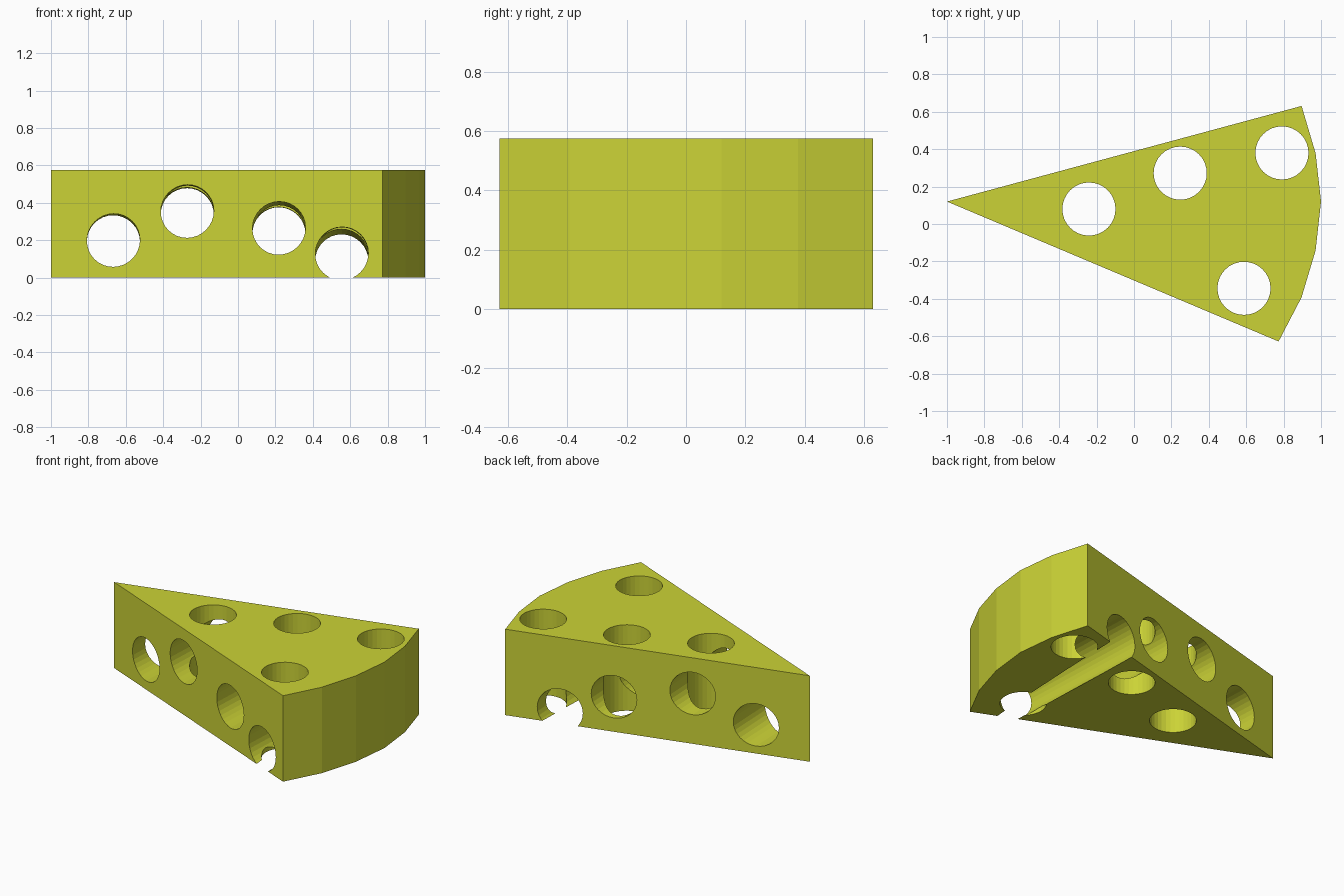
import bpy, bmesh, math

if "Cube" in bpy.data.objects:
    bpy.data.objects.remove(bpy.data.objects["Cube"])

HEIGHT = 0.575
HOLE_R = 0.142
TILT = math.radians(2.1)      # side holes drop slightly towards the back

rind_yellow = bpy.data.materials.new("cheese_yellow")
rind_yellow.diffuse_color = (0.60, 0.65, 0.037, 1)
rind_yellow.use_nodes = True
rind_yellow.node_tree.nodes["Principled BSDF"].inputs["Base Color"].default_value = rind_yellow.diffuse_color


def make_object(name, bm):
    mesh = bpy.data.meshes.new(name)
    bmesh.ops.recalc_face_normals(bm, faces=bm.faces[:])
    bm.to_mesh(mesh)
    bm.free()
    mesh.materials.append(rind_yellow)
    obj = bpy.data.objects.new(name, mesh)
    bpy.context.scene.collection.objects.link(obj)
    return obj


def hole_cutter(name, location, tilt):
    bm = bmesh.new()
    bmesh.ops.create_cone(bm, cap_ends=True, segments=32,
                          radius1=HOLE_R, radius2=HOLE_R, depth=4)
    obj = make_object(name, bm)
    obj.location = location
    obj.rotation_euler = (tilt, 0, 0)
    obj.hide_render = True
    return obj


# Wedge body: pointed tip and a faceted curved back
outline = [(-1, 0.12), (0.773, -0.628), (0.896, -0.392), (0.971, -0.141),
           (1, 0.12), (0.971, 0.378), (0.896, 0.631)]
bm = bmesh.new()
base = bm.faces.new([bm.verts.new((x, y, 0)) for x, y in outline])
top = bmesh.ops.extrude_face_region(bm, geom=[base])["geom"]
bmesh.ops.translate(bm, vec=(0, 0, HEIGHT),
                    verts=[g for g in top if isinstance(g, bmesh.types.BMVert)])
cheese = make_object("cheese_wedge", bm)

# Holes from top to bottom
cutters = [hole_cutter("vertical_hole", (x, y, HEIGHT / 2), 0)
           for x, y in [(-0.241, 0.08), (0.247, 0.272), (0.791, 0.38), (0.588, -0.344)]]

# Holes from the front side to the back side, placed by their front centre
for x, z in [(-0.666, 0.2), (-0.271, 0.355), (0.219, 0.265), (0.555, 0.129)]:
    front_y = 0.12 - 0.422 * (x + 1)
    cutters.append(hole_cutter("side_hole", (x, 0, z + front_y * math.tan(TILT)),
                               math.pi / 2 - TILT))

# Cut all holes, then bake the result and drop the cutters
for cutter in cutters:
    mod = cheese.modifiers.new(cutter.name, 'BOOLEAN')
    mod.operation = 'DIFFERENCE'
    mod.solver = 'EXACT'
    mod.object = cutter
bpy.context.view_layer.update()
depsgraph = bpy.context.evaluated_depsgraph_get()
cut_mesh = bpy.data.meshes.new_from_object(cheese.evaluated_get(depsgraph))
cheese.modifiers.clear()
cheese.data = cut_mesh
cut_mesh.materials.clear()
cut_mesh.materials.append(rind_yellow)
for face in cut_mesh.polygons:
    face.material_index = 0
for cutter in cutters:
    bpy.data.objects.remove(cutter)
